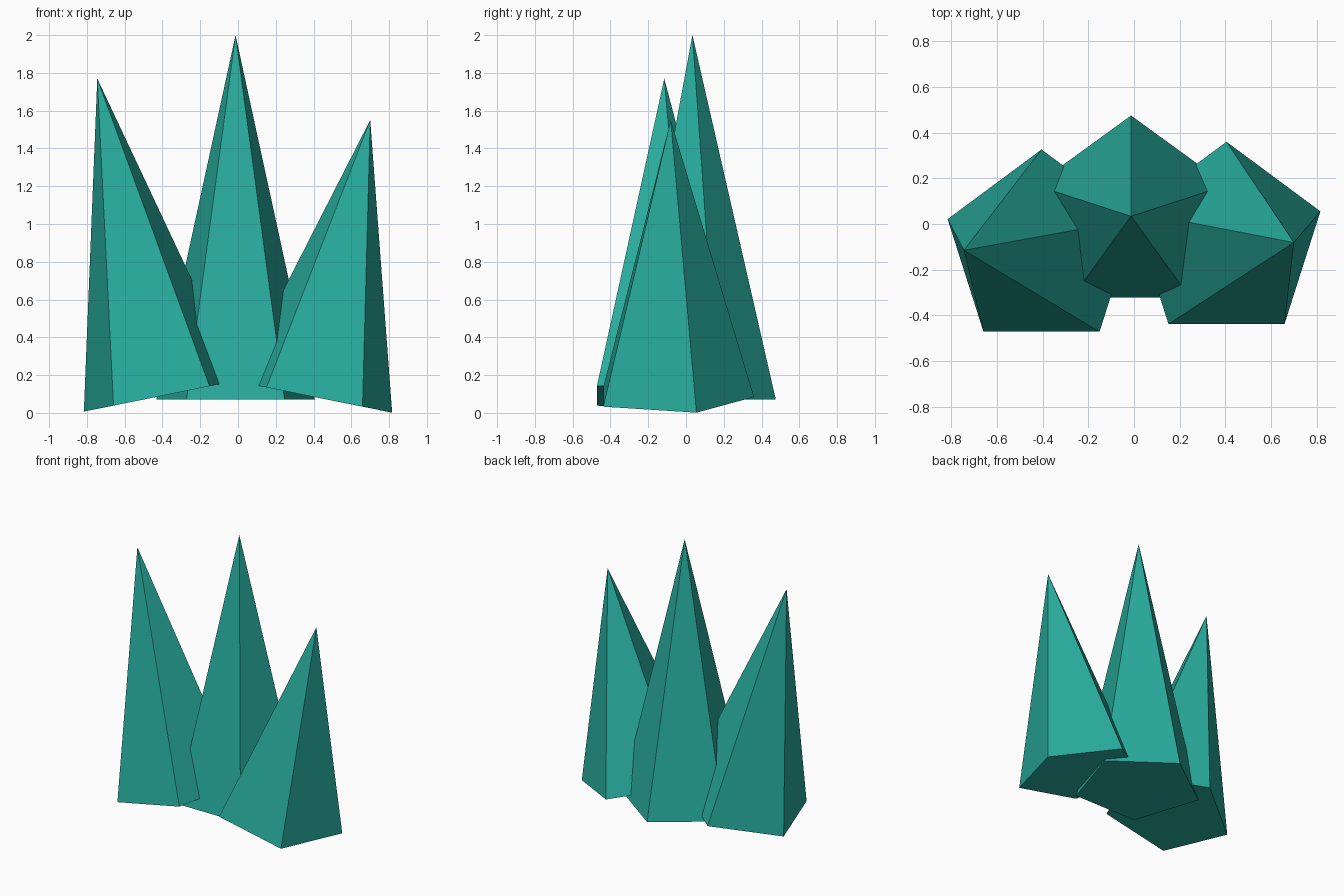
import bpy
from mathutils import Vector

if "Cube" in bpy.data.objects:
    bpy.data.objects.remove(bpy.data.objects["Cube"])

# One flat teal for the whole crystal cluster
teal = bpy.data.materials.new("teal_crystal")
teal.diffuse_color = (0.021, 0.41, 0.335, 1.0)
teal.use_nodes = True
teal.node_tree.nodes["Principled BSDF"].inputs["Base Color"].default_value = teal.diffuse_color


def crystal(name, base, tip, radius=0.441):
    """Five-sided spike whose tilted base is square to its axis."""
    base, tip = Vector(base), Vector(tip)
    axis = tip - base
    # Leaning only sideways, with one corner pointing to the back
    lean = Vector((0, 0, 1)).rotation_difference(axis).to_euler()
    bpy.ops.mesh.primitive_cone_add(vertices=5, radius1=radius, radius2=0,
                                    depth=axis.length, location=(base + tip) / 2,
                                    rotation=lean)
    obj = bpy.context.object
    obj.name = name
    obj.data.materials.append(teal)
    # Make sure a corner faces +y whatever the primitive's start angle
    back = max((v.co for v in obj.data.vertices), key=lambda c: c.y)
    assert abs(back.x) < 0.01


# Tall upright spike with a shorter one leaning out on each side
crystal("centre_crystal", (-0.013, 0.034, 0.072), (-0.013, 0.034, 2.0))
crystal("left_crystal", (-0.405, -0.115, 0.09), (-0.745, -0.115, 1.77))
crystal("right_crystal", (0.405, -0.081, 0.084), (0.70, -0.081, 1.55))
